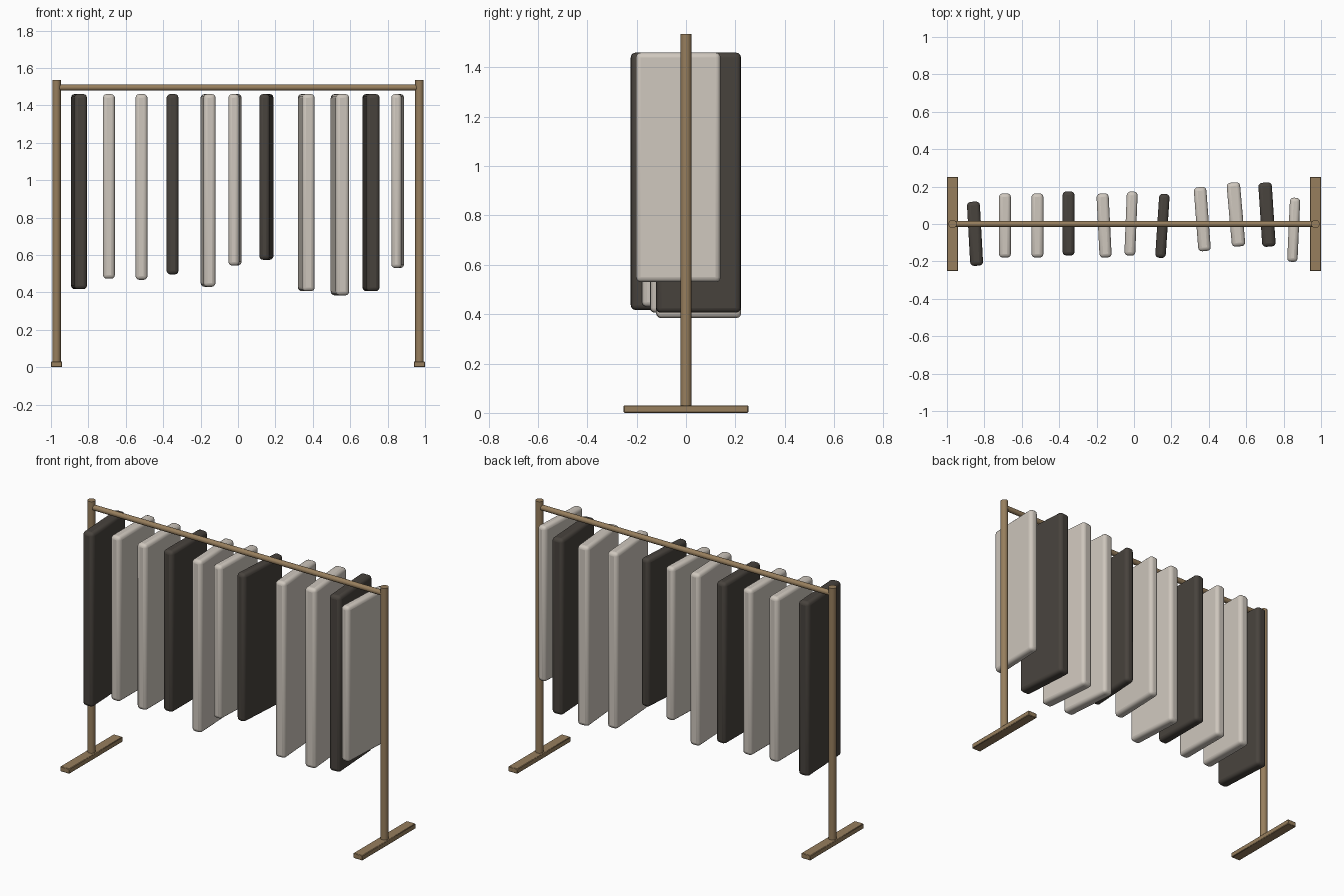
import bpy
from math import pi

if "Cube" in bpy.data.objects:
    bpy.data.objects.remove(bpy.data.objects["Cube"])


def material(name, rgb):
    m = bpy.data.materials.new(name)
    m.diffuse_color = (*rgb, 1)
    m.use_nodes = True
    m.node_tree.nodes["Principled BSDF"].inputs["Base Color"].default_value = m.diffuse_color
    return m


WOOD = material("wood", (0.31, 0.21, 0.11))
DARK = material("dark_cloth", (0.065, 0.056, 0.047))
PALE = material("pale_cloth", (0.62, 0.57, 0.51))


def box(name, size, loc, mat, bevel, segments, yaw=0):
    bpy.ops.mesh.primitive_cube_add(size=1, location=loc)
    o = bpy.context.object
    o.name = name
    o.scale = size
    bpy.ops.object.transform_apply(location=False, rotation=False, scale=True)
    o.rotation_euler.z = yaw
    o.data.materials.append(mat)
    b = o.modifiers.new("bevel", 'BEVEL')
    b.width = bevel
    b.segments = segments
    bpy.ops.object.shade_smooth_by_angle(angle=pi / 5)
    return o


def rod(name, radius, length, loc, rot=(0, 0, 0)):
    bpy.ops.mesh.primitive_cylinder_add(vertices=16, radius=radius, depth=length,
                                        location=loc, rotation=rot)
    o = bpy.context.object
    o.name = name
    o.data.materials.append(WOOD)
    bpy.ops.object.shade_smooth_by_angle(angle=pi / 5)
    return o


# Frame: a foot and a post at each end, joined by the rail
for side, s in (("left", -1), ("right", 1)):
    box(side + "_foot", (0.06, 0.505, 0.03), (s * 0.97, 0, 0.015), WOOD, 0.003, 1)
    rod(side + "_post", 0.0225, 1.515, (s * 0.97, 0, 0.7775))
rod("hanging_rail", 0.016, 1.94, (0, 0, 1.495), (0, pi / 2, 0))

# Garments: x, y, bottom height, thickness, yaw, cloth
GARMENTS = [
    (-0.850, -0.052, 0.417, 0.069, 0.055, DARK),
    (-0.690, -0.008, 0.473, 0.064, 0.000, PALE),
    (-0.516, -0.008, 0.467, 0.064, 0.000, PALE),
    (-0.350, 0.003, 0.496, 0.064, 0.000, DARK),
    (-0.160, -0.008, 0.430, 0.065, 0.050, PALE),
    (-0.016, 0.002, 0.543, 0.058, -0.040, PALE),
    (0.152, -0.010, 0.574, 0.056, -0.065, DARK),
    (0.365, 0.026, 0.406, 0.067, 0.075, PALE),
    (0.545, 0.051, 0.384, 0.072, 0.088, PALE),
    (0.711, 0.050, 0.406, 0.072, 0.065, DARK),
    (0.854, -0.031, 0.530, 0.055, -0.045, PALE),
]
TOP = 1.46
for i, (x, y, bottom, thick, yaw, mat) in enumerate(GARMENTS, 1):
    box(f"garment_{i}", (thick, 0.343, TOP - bottom), (x, y, (TOP + bottom) / 2),
        mat, 0.02, 3, yaw)
